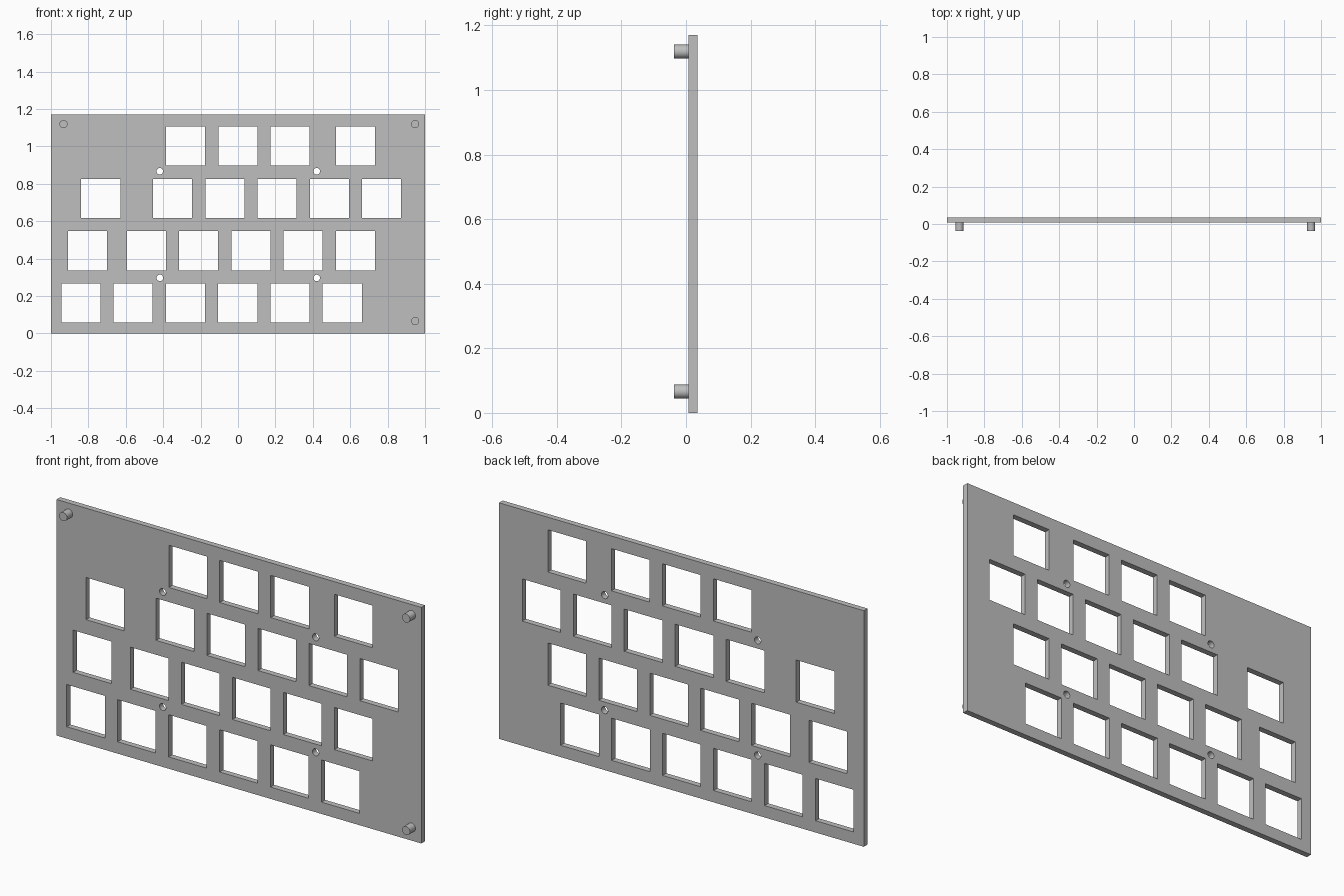
import bpy, bmesh
from math import radians
from mathutils import Matrix, Vector

cube = bpy.data.objects.get("Cube")
if cube:
    bpy.data.objects.remove(cube, do_unlink=True)

HEIGHT = 1.17
FRONT, BACK = 0.007, 0.036      # plate faces along y
PEG_TIP = -0.037
HOLE, PITCH = 0.209, 0.2795     # switch opening and key spacing

grey = bpy.data.materials.new("plain grey")
grey.use_nodes = True
colour = (0.52, 0.52, 0.52, 1)
grey.diffuse_color = colour
grey.node_tree.nodes["Principled BSDF"].inputs["Base Color"].default_value = colour


def add_box(bm, x, z, width, height, y0, y1):
    bmesh.ops.create_cube(bm, size=1, matrix=Matrix.Translation((x, (y0 + y1) / 2, z))
                          @ Matrix.Diagonal((width, y1 - y0, height, 1)))


def add_rod(bm, x, z, radius, y0, y1):
    bmesh.ops.create_cone(bm, cap_ends=True, segments=32, radius1=radius, radius2=radius,
                          depth=y1 - y0, matrix=Matrix.Translation((x, (y0 + y1) / 2, z))
                          @ Matrix.Rotation(radians(90), 4, 'X'))


def make_object(name, bm):
    mesh = bpy.data.meshes.new(name)
    bm.to_mesh(mesh)
    bm.free()
    mesh.materials.append(grey)
    obj = bpy.data.objects.new(name, mesh)
    bpy.context.collection.objects.link(obj)
    return obj


def smooth(obj):
    bpy.ops.object.select_all(action='DESELECT')
    obj.select_set(True)
    bpy.context.view_layer.objects.active = obj
    bpy.ops.object.shade_smooth_by_angle(angle=radians(30))


# Switch plate
bm = bmesh.new()
add_box(bm, 0, HEIGHT / 2, 2, HEIGHT, FRONT, BACK)
plate = make_object("switch_plate", bm)

# Switch openings: row height, then runs of (first centre, count)
rows = [
    (1.003, [(-0.28, 3), (0.628, 1)]),
    (0.722, [(-0.734, 1), (-0.35, 5)]),
    (0.442, [(-0.804, 1), (-0.49, 5)]),
    (0.163, [(-0.84, 6)]),
]
bm = bmesh.new()
for z, runs in rows:
    for start, count in runs:
        for i in range(count):
            add_box(bm, start + i * PITCH, z, HOLE, HOLE, FRONT - 0.05, BACK + 0.05)

# Screw holes
for x in (-0.418, 0.421):
    for z in (0.297, 0.867):
        add_rod(bm, x, z, 0.0175, FRONT - 0.05, BACK + 0.05)
cutter = make_object("opening_cutter", bm)
cutter.hide_render = True

cut = plate.modifiers.new("openings", 'BOOLEAN')
cut.operation = 'DIFFERENCE'
cut.solver = 'EXACT'
cut.object = cutter
bpy.context.view_layer.objects.active = plate
plate.select_set(True)
bpy.ops.object.modifier_apply(modifier=cut.name)
bpy.data.objects.remove(cutter, do_unlink=True)
smooth(plate)

# Corner pegs on the front
pegs = {"peg_top_right": (-0.933, 1.119), "peg_top_left": (0.947, 1.119),
        "peg_bottom_left": (0.947, 0.066)}
for name, (x, z) in pegs.items():
    bm = bmesh.new()
    add_rod(bm, x, z, 0.0215, PEG_TIP, FRONT)
    smooth(make_object(name, bm))
